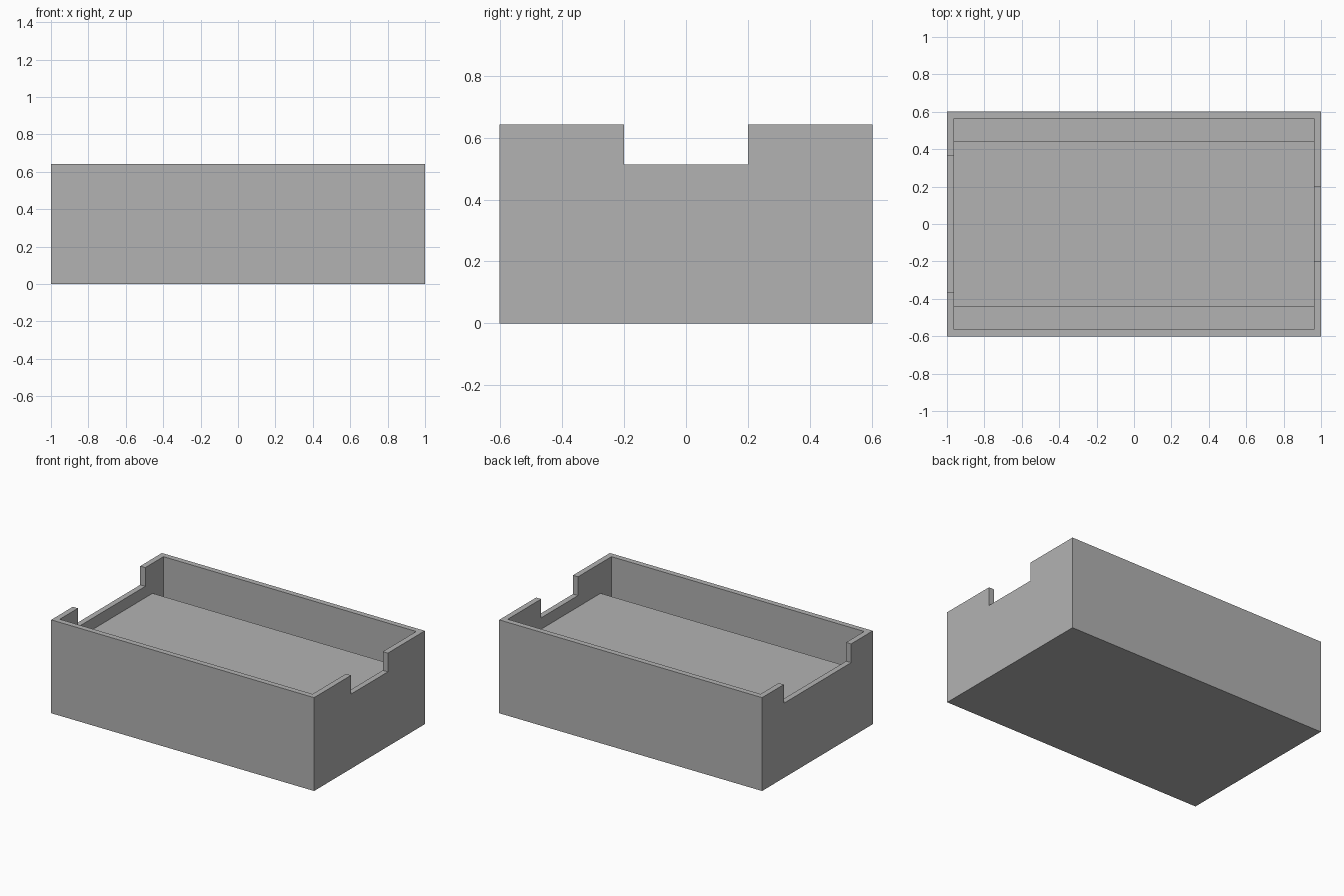
import bpy
import bmesh

if "Cube" in bpy.data.objects:
    bpy.data.objects.remove(bpy.data.objects["Cube"], do_unlink=True)

# Main dimensions
HALF_X, HALF_Y, HEIGHT = 1.0, 0.6015, 0.642
WALL = 0.0385
NOTCH_Z = 0.513        # bottom of the end notches
PLATFORM_Z = 0.435     # top of the raised inner floor
PLATFORM_Y = 0.445     # half width of the raised inner floor
ABOVE = HEIGHT + 0.2   # cutters reach past the rim

grey = bpy.data.materials.new("plain grey")
grey.use_nodes = True
colour = (0.448, 0.448, 0.448, 1)
grey.diffuse_color = colour
grey.node_tree.nodes["Principled BSDF"].inputs["Base Color"].default_value = colour


def prism(name, profile, x0, x1):
    """Extrude a closed (y, z) profile along x."""
    bm = bmesh.new()
    face = bm.faces.new([bm.verts.new((x0, y, z)) for y, z in profile])
    out = bmesh.ops.extrude_face_region(bm, geom=[face])
    moved = [v for v in out["geom"] if isinstance(v, bmesh.types.BMVert)]
    bmesh.ops.translate(bm, verts=moved, vec=(x1 - x0, 0, 0))
    bmesh.ops.recalc_face_normals(bm, faces=bm.faces)
    mesh = bpy.data.meshes.new(name)
    bm.to_mesh(mesh)
    bm.free()
    mesh.materials.append(grey)
    obj = bpy.data.objects.new(name, mesh)
    bpy.context.collection.objects.link(obj)
    return obj


def block(half_y, z0, z1):
    return [(-half_y, z0), (half_y, z0), (half_y, z1), (-half_y, z1)]


tray = prism("tray", block(HALF_Y, 0, HEIGHT), -HALF_X, HALF_X)

# Inner space: wide pocket over the platform with a deep channel on each side
inner_y, inner_x = HALF_Y - WALL, HALF_X - WALL
half = [(PLATFORM_Y, PLATFORM_Z), (PLATFORM_Y, WALL), (inner_y, WALL), (inner_y, ABOVE)]
pocket = half + [(-y, z) for y, z in reversed(half)]
cutters = [prism("pocket_cutter", pocket, -inner_x, inner_x)]

# End notches: wide on the right, narrow on the left
for name, side, half_y in (("right", -1, 0.366), ("left", 1, 0.2)):
    ends = sorted((side * (HALF_X - 2 * WALL), side * (HALF_X + WALL)))
    cutters.append(prism(name + "_notch_cutter", block(half_y, NOTCH_Z, ABOVE), *ends))

for cutter in cutters:
    cutter.hide_render = True
    mod = tray.modifiers.new(cutter.name, "BOOLEAN")
    mod.operation = "DIFFERENCE"
    mod.solver = "EXACT"
    mod.object = cutter

# Bake the cuts and drop the cutters
graph = bpy.context.evaluated_depsgraph_get()
cut_mesh = bpy.data.meshes.new_from_object(tray.evaluated_get(graph))
tray.modifiers.clear()
tray.data = cut_mesh
for cutter in cutters:
    bpy.data.objects.remove(cutter, do_unlink=True)
